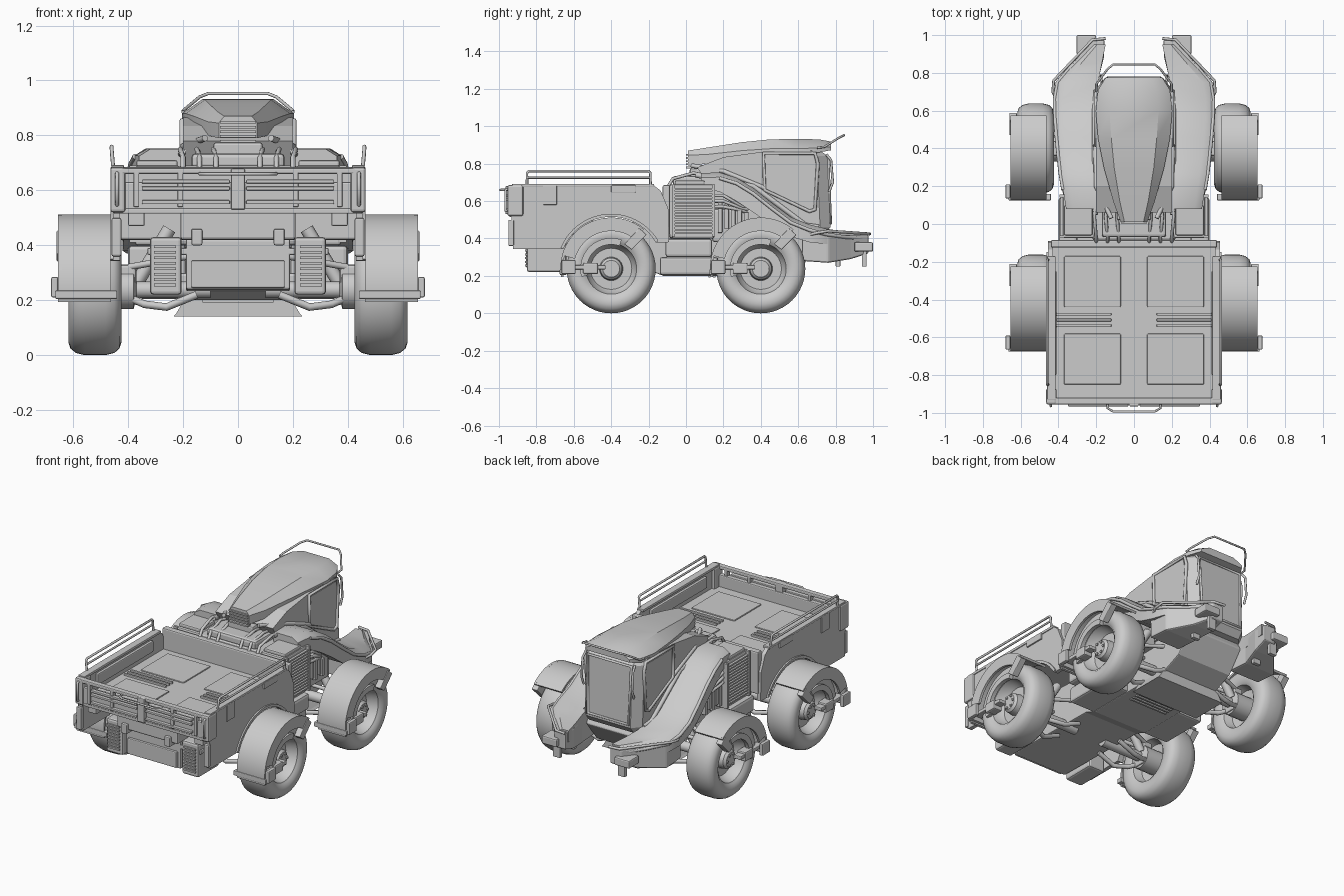
import bpy, bmesh
from math import sin, cos, radians, pi

if "Cube" in bpy.data.objects:
    bpy.data.objects.remove(bpy.data.objects["Cube"])

# ---------- helpers ----------
def finish(name, me, mirror=False, bevel=0, smooth=False):
    ob = bpy.data.objects.new(name, me)
    bpy.context.collection.objects.link(ob)
    if smooth:
        bpy.ops.object.select_all(action='DESELECT')
        ob.select_set(True)
        bpy.context.view_layer.objects.active = ob
        bpy.ops.object.shade_smooth_by_angle(angle=radians(35))
    if bevel:
        m = ob.modifiers.new("bevel", 'BEVEL')
        m.width, m.segments, m.limit_method = bevel, 2, 'ANGLE'
    if mirror:
        ob.modifiers.new("mirror", 'MIRROR')
    return ob

def loft(name, rings, **kw):
    bm = bmesh.new()
    vs = [[bm.verts.new(p) for p in r] for r in rings]
    n = len(vs[0])
    for a, b in zip(vs, vs[1:]):
        for i in range(n):
            bm.faces.new((a[i], a[(i + 1) % n], b[(i + 1) % n], b[i]))
    bm.faces.new(vs[0])
    bm.faces.new(vs[-1])
    bmesh.ops.recalc_face_normals(bm, faces=bm.faces)
    me = bpy.data.meshes.new(name)
    bm.to_mesh(me)
    bm.free()
    return finish(name, me, **kw)

def prism(name, yz, x0, x1, **kw):
    return loft(name, [[(x, y, z) for y, z in yz] for x in (x0, x1)], **kw)

def box(name, x0, x1, y0, y1, z0, z1, **kw):
    return prism(name, [(y0, z0), (y1, z0), (y1, z1), (y0, z1)], x0, x1, **kw)

def lathe(name, prof, yc, zc, n=48, **kw):
    return loft(name, [[(x, yc + r * cos(2 * pi * i / n), zc + r * sin(2 * pi * i / n))
                        for i in range(n)] for x, r in prof], smooth=True, **kw)

def arc(yc, zc, r, a0, a1, n=20):
    return [(yc + r * cos(radians(a0 + (a1 - a0) * i / n)),
             zc + r * sin(radians(a0 + (a1 - a0) * i / n))) for i in range(n + 1)]

def band(yc, zc, r0, r1, a0, a1):
    return arc(yc, zc, r1, a0, a1) + arc(yc, zc, r0, a1, a0)

def tube(name, pts, r=0.008, closed=False, mirror=False):
    cu = bpy.data.curves.new(name, 'CURVE')
    cu.dimensions, cu.bevel_depth, cu.bevel_resolution = '3D', r, 2
    cu.use_fill_caps = True
    s = cu.splines.new('POLY')
    s.points.add(len(pts) - 1)
    for p, q in zip(s.points, pts):
        p.co = (*q, 1)
    s.use_cyclic_u = closed
    ob = bpy.data.objects.new(name, cu)
    bpy.context.collection.objects.link(ob)
    if mirror:
        ob.modifiers.new("mirror", 'MIRROR')

# ---------- wheels, fenders, suspension ----------
ZW = 0.238
tyre = [(.50, .05), (.49, .115), (.44, .13), (.43, .145), (.424, .19), (.432, .214), (.450, .230), (.482, .238),
        (.558, .238), (.590, .230), (.610, .214), (.618, .19), (.615, .16), (.604, .145), (.598, .136),
        (.56, .126), (.535, .11), (.535, .063), (.578, .058), (.592, .045)]
for tag, yc in (("front", -0.4), ("rear", 0.4)):
    lathe(tag + "_wheel", tyre, yc, ZW, mirror=True)
    for i in range(6):
        a = 2 * pi * i / 6
        lathe(tag + "_wheel_bolt", [(.57, .008), (.6, .008)], yc + .036 * cos(a), ZW + .036 * sin(a), n=8, mirror=True)
    prism(tag + "_fender", band(yc, .24, .258, .272, 50, 190), .462, .655, mirror=True, smooth=True)
    prism(tag + "_fender_lip", band(yc, .24, .20, .272, 52, 165), .640, .655, mirror=True, smooth=True)
    box(tag + "_fender_flap", .44, .665, yc - .275, yc - .24, .205, .235, mirror=True, bevel=.004)
    box(tag + "_fender_marker", .655, .68, yc - .265, yc - .19, .21, .285, mirror=True, bevel=.006)
    prism(tag + "_hub_shield", band(yc, ZW, .13, .165, 70, 195), .605, .63, mirror=True, smooth=True)
    prism(tag + "_fender_strut", [(yc + .07, .37), (yc + .11, .34), (yc + .19, .42), (yc + .15, .455)],
          .62, .66, mirror=True, bevel=.004)
    box(tag + "_hub_arm", .59, .64, yc - .25, yc - .03, .235, .258, mirror=True, bevel=.005)
    box(tag + "_hub_block", .585, .645, yc - .15, yc - .07, .21, .27, mirror=True, bevel=.008)
    lathe(tag + "_axle", [(.1, .03), (.37, .03), (.38, .07), (.50, .07)], yc, ZW, n=20, mirror=True)
    box(tag + "_knuckle", .37, .44, yc - .04, yc + .04, .18, .33, mirror=True, bevel=.01)
    for dy in (-.09, .09):
        tube(tag + "_lower_arm", [(.15, yc + dy, .22), (.26, yc + dy, .175), (.34, yc + dy * .7, .185),
                                  (.42, yc + dy * .3, .22)], .014, mirror=True)
        tube(tag + "_upper_arm", [(.18, yc + dy, .36), (.40, yc + dy * .3, .32)], .012, mirror=True)
    tube(tag + "_damper", [(.25, yc + .02, .46), (.37, yc + .02, .26)], .025, mirror=True)

# ---------- chassis ----------
prism("chassis", [(-.84, .24), (-.84, .42), (-.6, .50), (.68, .45), (.72, .38), (.62, .25), (.5, .2),
                  (-.12, .20), (-.2, .23)], -.19, .19, bevel=.006)
box("front_chassis_panel", -.17, .17, -.855, -.83, .245, .345, bevel=.005)
box("front_crossbeam", -.33, .33, -.84, -.80, .365, .39, bevel=.005)
box("under_bed_beam", -.21, .21, -.90, -.60, .42, .54, bevel=.01)
box("tow_hook", .13, .17, -.92, -.86, .40, .46, mirror=True, bevel=.006)
loft("belly_plate", [[(-.235, y, .14), (.235, y, .14), (.225, y, .152), (.19, y, .21), (-.19, y, .21),
                      (-.225, y, .152)] for y in (.27, .5)])
box("side_sill", .17, .36, -.14, .17, .205, .30, mirror=True, bevel=.012)
box("side_step", .30, .40, -.11, .14, .30, .40, mirror=True, bevel=.015)
box("lower_side_box", .205, .32, -.85, -.64, .22, .43, mirror=True, bevel=.012)
for i in range(8):
    z = .25 + i * .02
    box("box_louver", .225, .305, -.86, -.845, z, z + .01, mirror=True)
box("lamp_bracket", .34, .40, -.92, -.86, .47, .53, mirror=True, bevel=.006)
for i in range(9):
    y = .12 + i * .025
    box("belly_louver", -.13, .13, y, y + .012, .192, .205)

# ---------- cargo bed ----------
side = [(-.925, .345), (-.935, .56), (-.92, .69), (-.18, .69), (-.135, .655), (-.095, .56), (-.09, .38)]
side += arc(-.4, .24, .278, 30, 158, 24)
prism("bed_side", side, .43, .455, mirror=True)
prism("bed_arch_trim", band(-.4, .24, .276, .292, 30, 158), .43, .464, mirror=True, smooth=True)
box("bed_top_rim", .415, .46, -.93, -.17, .675, .692, mirror=True, bevel=.004)
box("bed_floor", -.44, .44, -.93, -.1, .525, .555)
box("bed_headboard", -.44, .44, -.125, -.085, .42, .685, bevel=.008)
box("tailgate", -.44, .44, -.945, -.915, .53, .63, bevel=.006)
box("tailgate_top_bar", -.43, .43, -.955, -.92, .66, .682, bevel=.006)
for z in (.55, .60, .625):
    box("tailgate_rib", .03, .35, -.965, -.94, z, z + .014, mirror=True, bevel=.003)
box("tailgate_latch", -.025, .025, -.965, -.92, .53, .68, bevel=.005)
for x in (.2, .36):
    box("tailgate_post", x, x + .02, -.955, -.92, .54, .675, mirror=True, bevel=.003)
box("bed_corner_post", .41, .465, -.955, -.87, .52, .685, mirror=True, bevel=.01)
box("bed_corner_lamp", .425, .46, -.95, -.92, .36, .50, mirror=True, bevel=.006)
box("bed_bottom_bar", -.45, .45, -.945, -.90, .515, .535, bevel=.004)
for y in (-.85, -.44):
    box("floor_panel", .07, .37, y, y + .27, .55, .563, mirror=True, bevel=.006)
for y in (-.545, -.515, -.485):
    box("floor_rail", .12, .41, y, y + .014, .55, .567, mirror=True, bevel=.003)
box("inner_wall_pad", .41, .43, -.8, -.25, .59, .66, mirror=True, bevel=.006)
box("bed_side_hatch", .45, .462, -.765, -.69, .58, .685, mirror=True, bevel=.004)
box("bed_side_clip", .45, .464, -.40, -.27, .645, .685, mirror=True, bevel=.004)
tube("bed_side_rail", [(.455, -.85, .69), (.46, -.85, .75), (.46, -.84, .76), (.46, -.2, .76), (.46, -.19, .75),
                       (.455, -.19, .69)], .007, mirror=True)
tube("bed_side_mid_rail", [(.46, -.85, .725), (.46, -.19, .725)], .006, mirror=True)
tube("tailgate_handle", [(-.14, -.94, .66), (-.14, -.975, .66), (-.11, -.993, .66), (.11, -.993, .66),
                         (.14, -.975, .66), (.14, -.94, .66)], .006)
tube("corner_grab_bar", [(.44, -.93, .54), (.44, -.965, .55), (.44, -.965, .66), (.44, -.93, .67)], .007, mirror=True)

# ---------- engine bay ----------
box("engine_block", -.22, .22, -.09, .3, .40, .69, bevel=.015)
box("engine_cover", -.17, .17, -.07, .12, .68, .735, bevel=.015)
box("engine_side_pod", .21, .375, -.075, .15, .40, .69, mirror=True, bevel=.01)
for y in (-.075, .14):
    box("side_grille_frame", .37, .395, y, y + .015, .41, .69, mirror=True)
for i in range(14):
    z = .425 + i * .018
    box("side_grille_slat", .37, .39, -.06, .14, z, z + .009, mirror=True)
box("side_deck_hatch", .22, .37, -.06, .10, .685, .71, mirror=True, bevel=.008)
box("machinery_core", .19, .34, .14, .42, .38, .56, mirror=True, bevel=.015)
for i in range(5):
    y = .17 + i * .035
    box("machinery_module", .32, .37, y, y + .024, .43 + .02 * (i % 2), .60 - .015 * i, mirror=True, bevel=.004)
for i in range(3):
    z = .57 + i * .03
    tube("machinery_hose", [(.36, .13, z), (.375, .2, z), (.36, .30, z - .02 - .02 * i), (.3, .36, z - .05)], .009, mirror=True)
for x in (.08, .14, .2):
    tube("engine_hose", [(x, -.1, .67), (x, -.07, .72), (x + .01, .04, .75), (x, .14, .73)], .009, mirror=True)

# ---------- sweeping side arms ----------
arm = [(.08, .19, .36, .67, .75), (.18, .19, .375, .65, .753), (.27, .19, .39, .60, .725), (.36, .19, .40, .54, .67),
       (.46, .19, .41, .465, .59), (.56, .19, .418, .41, .515), (.66, .19, .42, .38, .475), (.75, .19, .405, .37, .452),
       (.85, .17, .32, .365, .437), (.95, .15, .235, .36, .43)]
loft("side_arm", [[(a, y, z0), (b, y, z0), (b, y, z1 - .025), (b - .04, y, z1), (a, y, z1)]
                  for y, a, b, z0, z1 in arm], mirror=True, smooth=True)
tube("arm_edge_trim", [(b, y, z1 - .03) for y, a, b, z0, z1 in arm[1:]], .01, mirror=True)
loft("arm_bumper", [[(x0, y, z0), (x1, y, z0), (x1, y, .42), (x0, y, .42)] for y, x0, x1, z0 in
                    ((.62, .19, .40, .28), (.76, .19, .40, .27), (.88, .16, .30, .29), (.975, .155, .23, .32))],
     mirror=True, bevel=.008)
box("bumper_lamp", .2, .305, .90, 1.0, .33, .38, mirror=True, bevel=.008)
for y in (.80, .94):
    box("bumper_tooth", .2, .25, y, y + .025, .25, .34, mirror=True, bevel=.004)
tube("arm_rail", [(.41, .66, .42), (.43, .70, .43), (.425, .76, .44), (.22, .975, .425), (.15, .982, .425)], .008, mirror=True)

# ---------- cab ----------
def cab_side(d):
    return [(.12, .68), (.06, .78), (.2, .835), (.42, .865), (.72 - d, .87), (.755 - d, .84), (.772 - d, .46),
            (.74 - d, .42), (.3, .42)]
loft("cab_body", [[(x, y, z) for y, z in cab_side(d)] for x, d in
                  ((-.2, .055), (-.155, 0), (.155, 0), (.2, .055))])
win = [(.415, .855), (.69, .855), (.705, .80), (.69, .555), (.66, .545), (.42, .66)]
tube("side_window_frame", [(.203, y, z) for y, z in win], .01, closed=True, mirror=True)
prism("side_window", [(y * .9 + .056, z * .9 + .072) for y, z in win], .195, .204, mirror=True)
tube("windscreen_frame", [(-.15, .757, .84), (.15, .757, .84), (.14, .772, .48), (-.14, .772, .48)], .009, closed=True)
tube("windscreen_grab_bar", [(.17, .75, .85), (.175, .775, .82), (.175, .785, .70), (.175, .765, .65)], .007, mirror=True)
tube("cab_diagonal_pillar", [(.205, .05, .74), (.208, .36, .68), (.208, .64, .47), (.2, .71, .46)], .014, mirror=True)
tube("cab_upper_pillar", [(.12, .03, .79), (.2, .2, .76), (.204, .42, .67)], .012, mirror=True)
roof = [(.01, .05, .07, .87, .845, .79), (.12, .075, .11, .887, .85, .80), (.3, .105, .16, .915, .87, .82),
        (.45, .12, .19, .93, .88, .845), (.6, .13, .203, .932, .88, .855), (.71, .12, .19, .93, .885, .86),
        (.775, .09, .15, .918, .89, .872)]
loft("roof_fairing", [[(-b, y, zb), (-b, y, zm), (-a, y, zt), (a, y, zt), (b, y, zm), (b, y, zb)]
                      for y, a, b, zt, zm, zb in roof], smooth=True)
for i in range(5):
    z = .775 + i * .017
    box("roof_vent_slat", -.065, .065, -.0, .03, z, z + .009)
box("roof_vent_base", -.09, .09, .02, .12, .72, .775, bevel=.01)
tube("roof_guard_rail", [(-.2, .70, .885), (-.2, .74, .89), (-.14, .82, .94), (-.11, .845, .952), (.11, .845, .952),
                         (.14, .82, .94), (.2, .74, .89), (.2, .70, .885)], .006)
